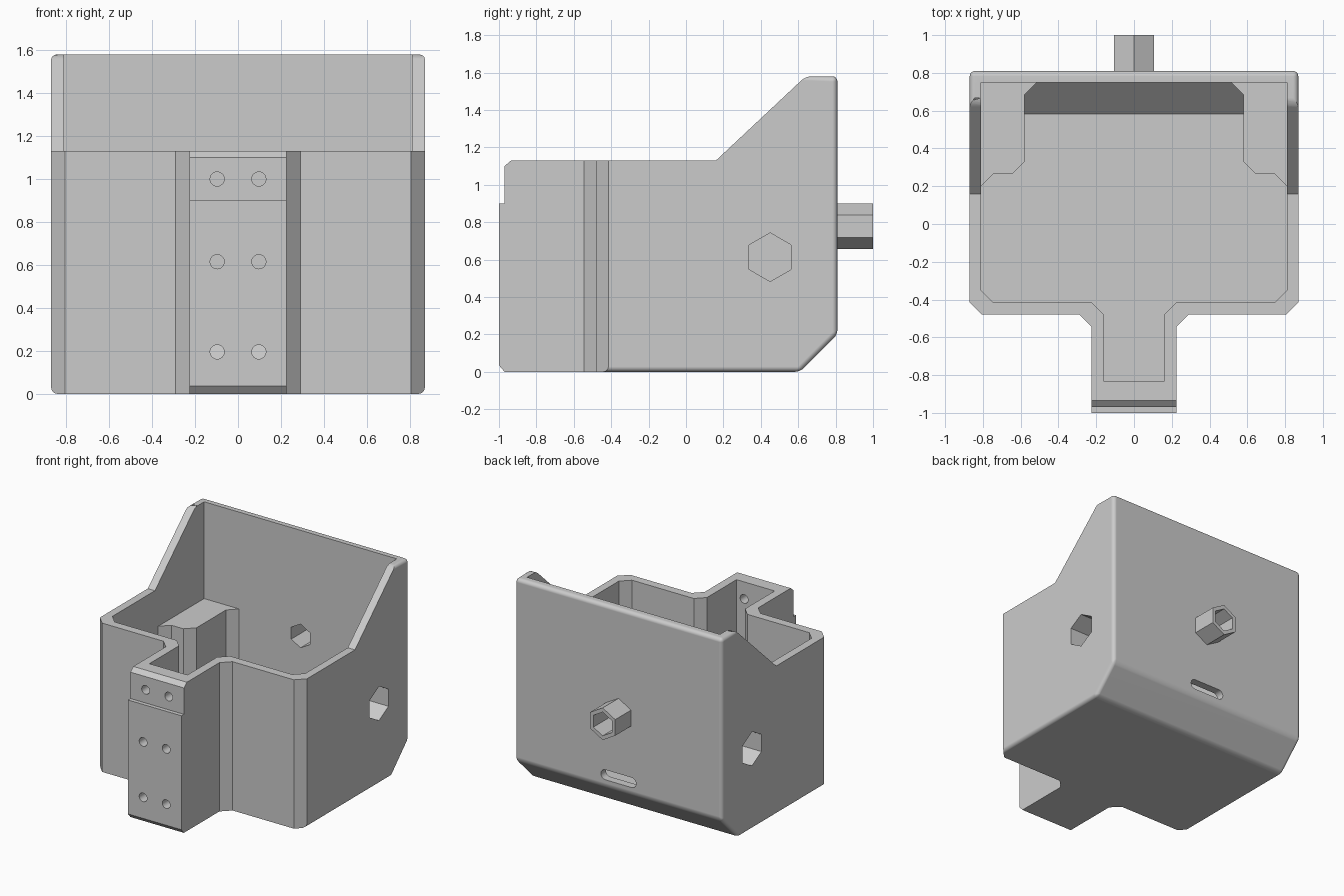
import bpy, bmesh
from math import sin, cos, pi, radians

if "Cube" in bpy.data.objects:
    bpy.data.objects.remove(bpy.data.objects["Cube"], do_unlink=True)

grey = bpy.data.materials.new("plain grey")
grey.use_nodes = True
grey.diffuse_color = (0.6, 0.6, 0.6, 1)
grey.node_tree.nodes["Principled BSDF"].inputs["Base Color"].default_value = (0.6, 0.6, 0.6, 1)

PLACE = {"x": lambda a, b, t: (t, a, b),
         "y": lambda a, b, t: (a, t, b),
         "z": lambda a, b, t: (a, b, t)}


def prism(name, outline, axis, low, high):
    """Extrude a closed outline along an axis."""
    bm = bmesh.new()
    ends = [[bm.verts.new(PLACE[axis](a, b, t)) for a, b in outline] for t in (low, high)]
    for end in ends:
        bm.faces.new(end)
    n = len(outline)
    for i in range(n):
        j = (i + 1) % n
        bm.faces.new((ends[0][i], ends[0][j], ends[1][j], ends[1][i]))
    bmesh.ops.recalc_face_normals(bm, faces=bm.faces)
    mesh = bpy.data.meshes.new(name)
    bm.to_mesh(mesh)
    bm.free()
    mesh.materials.append(grey)
    obj = bpy.data.objects.new(name, mesh)
    bpy.context.collection.objects.link(obj)
    return obj


def combine(target, tool, operation):
    """Apply a boolean and discard the tool."""
    mod = target.modifiers.new("cut", "BOOLEAN")
    mod.operation, mod.object, mod.solver = operation, tool, "EXACT"
    graph = bpy.context.evaluated_depsgraph_get()
    mesh = bpy.data.meshes.new_from_object(target.evaluated_get(graph))
    target.modifiers.clear()
    target.data = mesh
    bpy.data.objects.remove(tool, do_unlink=True)


def mirrored(half):
    """Close a right-hand half outline by reflecting it in x."""
    return half + [(-x, y) for x, y in reversed(half)]


def polygon(cx, cy, radius, sides):
    return [(cx + radius * sin(2 * pi * i / sides), cy + radius * cos(2 * pi * i / sides))
            for i in range(sides)]


# Outer block: plan outline trimmed by the side profile
outer_plan = mirrored([(0.225, -1.1), (0.225, -0.545), (0.29, -0.48), (0.805, -0.48),
                       (0.87, -0.415), (0.87, 0.9)])
outer_side = [(-0.97, 0), (0.61, 0), (0.81, 0.2), (0.81, 1.58), (0.64, 1.58), (0.16, 1.13),
              (-0.935, 1.13), (-0.97, 1.1), (-0.97, 0.9), (-1, 0.9), (-1, 0.035)]
body = prism("holder_body", outer_plan, "z", -0.1, 1.7)
combine(body, prism("side_trim", outer_side, "x", -1, 1), "INTERSECT")

# Rounded back, top and lower side edges
bm = bmesh.new()
bm.from_mesh(body.data)


def is_rounded(edge):
    def both(test):
        return all(test(v.co) for v in edge.verts)
    side = both(lambda c: abs(abs(c.x) - 0.87) < 0.002)
    back = both(lambda c: abs(c.y - 0.81) < 0.002)
    top = both(lambda c: c.z > 1.57)
    base = both(lambda c: c.z < 0.21)
    return (back and (side or top)) or (side and (top or base))


rounded = [e for e in bm.edges if is_rounded(e)]
bmesh.ops.bevel(bm, geom=rounded, offset=0.028, offset_type="OFFSET", segments=4,
                profile=0.5, affect="EDGES", clamp_overlap=True)
bm.to_mesh(body.data)
bm.free()

# Cavity with a sloped rear floor and two corner pillars left standing
inner_plan = mirrored([(0.16, -0.835), (0.16, -0.48), (0.225, -0.415), (0.745, -0.415),
                       (0.81, -0.35), (0.81, 0.9)])
inner_side = [(-0.95, 0.065), (0.583, 0.065), (0.75, 0.232), (0.75, 1.8), (-0.95, 1.8)]
cavity = prism("cavity", inner_plan, "z", -0.1, 1.7)
combine(cavity, prism("cavity_trim", inner_side, "x", -1, 1), "INTERSECT")
pillar = [(0.9, 0.11), (0.745, 0.265), (0.645, 0.265), (0.58, 0.33), (0.58, 0.685),
          (0.445, 0.82), (0.9, 0.82)]
for side in (-1, 1):
    outline = [(side * x, y) for x, y in pillar]
    combine(cavity, prism("pillar", outline, "z", -0.2, 0.845), "DIFFERENCE")
combine(body, cavity, "DIFFERENCE")

# Hexagonal rear spigot and its bore
combine(body, prism("spigot", polygon(0, 0.778, 0.122, 6), "y", 0.78, 1), "UNION")
combine(body, prism("bore", polygon(0, 0.778, 0.09, 6), "y", 0.6, 1.1), "DIFFERENCE")

# Blind hexagonal sockets in both sides
for side in (-1, 1):
    low, high = sorted((side * 0.645, side * 1.0))
    combine(body, prism("socket", polygon(0.45, 0.613, 0.13, 6), "x", low, high), "DIFFERENCE")

# Rounded slot through the back wall
slot = [(0.11 * (1 if i < 9 else -1) + 0.038 * cos(a), 0.29 + 0.038 * sin(a))
        for i in range(18) for a in [pi * (i - (i > 8)) / 8 - pi / 2]]
combine(body, prism("slot", slot, "y", 0.7, 0.9), "DIFFERENCE")

# Screw holes through the nose
for z in (0.195, 0.615, 1.0):
    for x in (-0.097, 0.097):
        combine(body, prism("screw_hole", polygon(x, z, 0.033, 24), "y", -1.1, -0.7), "DIFFERENCE")

# Smooth curved edges, crisp flats
bpy.ops.object.select_all(action="DESELECT")
body.select_set(True)
bpy.context.view_layer.objects.active = body
bpy.ops.object.shade_smooth_by_angle(angle=radians(30))
normals = body.modifiers.new("flat_faces", "WEIGHTED_NORMAL")
normals.keep_sharp = True
